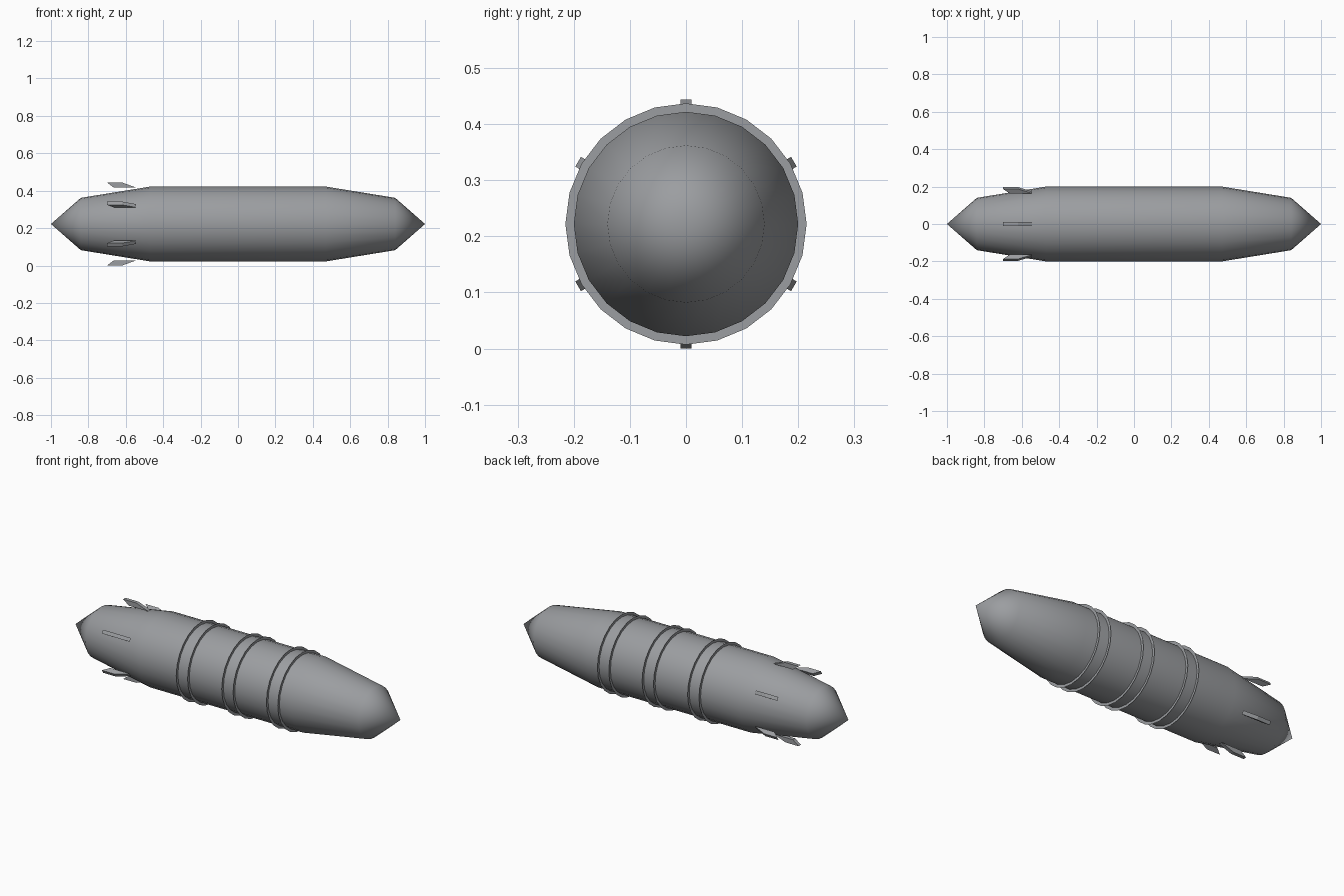
import bpy, bmesh
from math import radians, tau
from mathutils import Matrix, Vector

AXIS_Z = 0.222
SIDES = 24

cube = bpy.data.objects.get("Cube")
if cube:
    bpy.data.objects.remove(cube, do_unlink=True)

grey = bpy.data.materials.new("hull grey")
grey.use_nodes = True
colour = (0.33, 0.34, 0.355, 1)
grey.diffuse_color = colour
grey.node_tree.nodes["Principled BSDF"].inputs["Base Color"].default_value = colour


def finish(bm, name, smooth=False):
    """Turn a bmesh into an object lying along the ship's axis."""
    bmesh.ops.recalc_face_normals(bm, faces=bm.faces)
    for face in bm.faces:
        face.smooth = smooth
    mesh = bpy.data.meshes.new(name)
    bm.to_mesh(mesh)
    bm.free()
    mesh.materials.append(grey)
    obj = bpy.data.objects.new(name, mesh)
    obj.location.z = AXIS_Z
    bpy.context.collection.objects.link(obj)
    return obj


def lathe(name, profile, smooth):
    """Spin (x, radius) points about the long axis."""
    bm = bmesh.new()
    verts = [bm.verts.new((x, 0, r)) for x, r in profile]
    edges = [bm.edges.new(pair) for pair in zip(verts, verts[1:])]
    bmesh.ops.spin(bm, geom=verts + edges, cent=(0, 0, 0), axis=(1, 0, 0),
                   angle=tau, steps=SIDES, use_duplicate=False)
    bmesh.ops.remove_doubles(bm, verts=bm.verts, dist=0.0005)
    return finish(bm, name, smooth)


def fin(name, angle):
    """Swept plate, standing just off the hull."""
    bm = bmesh.new()
    outline = [(-0.70, 0.222), (-0.62, 0.222), (-0.545, 0.195), (-0.665, 0.195)]
    face = bm.faces.new([bm.verts.new((x, -0.01, z)) for x, z in outline])
    side = bmesh.ops.extrude_face_region(bm, geom=[face])["geom"]
    moved = [g for g in side if isinstance(g, bmesh.types.BMVert)]
    bmesh.ops.translate(bm, verts=moved, vec=Vector((0, 0.02, 0)))
    bm.transform(Matrix.Rotation(radians(angle), 4, "X"))
    return finish(bm, name)


# Hull: straight barrel with matching tapered ends
half = [(0.47, 0.2), (0.84, 0.14), (1.0, 0.0)]
lathe("hull", [(-x, r) for x, r in reversed(half)] + half, True)

# Three pairs of paper-thin hoops
for i, centre in enumerate((-0.195, 0.085, 0.36)):
    for part, offset in (("rear", -0.035), ("front", 0.035)):
        x = centre + offset
        lathe(f"{part}_hoop_{i + 1}", [(x, 0.197), (x, 0.215)], False)

# Six tail fins
for i in range(6):
    fin(f"tail_fin_{i + 1}", 60 * i)
